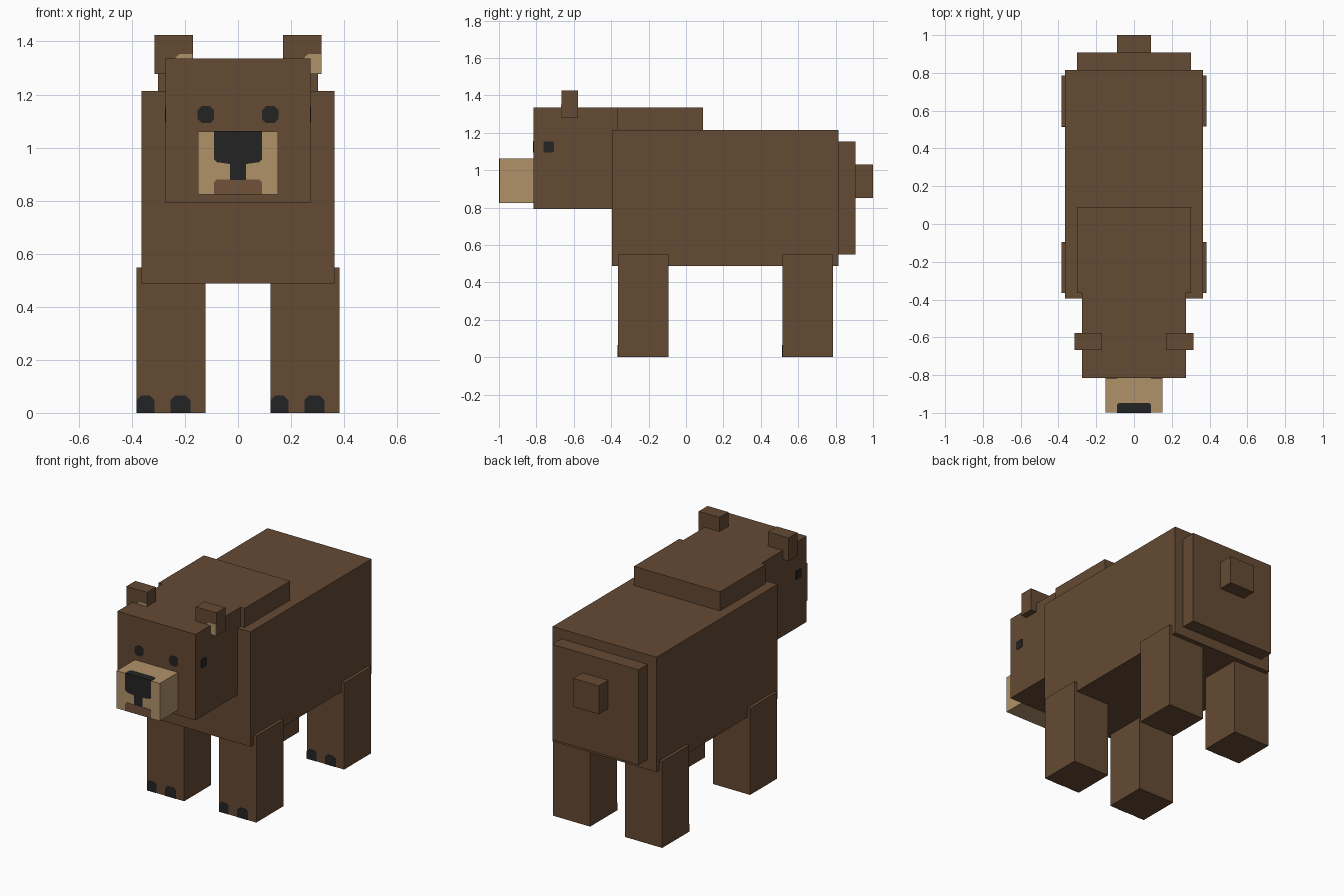
import bpy
import bmesh
from mathutils import Vector

cube = bpy.data.objects.get("Cube")
if cube:
    bpy.data.objects.remove(cube, do_unlink=True)


def material(name, rgb):
    m = bpy.data.materials.new(name)
    m.use_nodes = True
    m.diffuse_color = (*rgb, 1)
    bsdf = next(n for n in m.node_tree.nodes if n.type == 'BSDF_PRINCIPLED')
    bsdf.inputs["Base Color"].default_value = (*rgb, 1)
    bsdf.inputs["Roughness"].default_value = 0.9
    return m


FUR = material("brown fur", (0.130, 0.069, 0.034))
TAN = material("tan fur", (0.434, 0.287, 0.144))
BLACK = material("near black", (0.017, 0.017, 0.017))
MOUTH = material("mouth brown", (0.160, 0.085, 0.044))


def finish(name, bm, mat):
    bmesh.ops.recalc_face_normals(bm, faces=bm.faces)
    mesh = bpy.data.meshes.new(name)
    bm.to_mesh(mesh)
    bm.free()
    mesh.materials.append(mat)
    obj = bpy.data.objects.new(name, mesh)
    bpy.context.collection.objects.link(obj)
    return obj


def box(name, x, y, z, mat=FUR):
    """Box from (min, max) ranges on each axis."""
    bm = bmesh.new()
    bmesh.ops.create_cube(bm, size=1)
    for v in bm.verts:
        v.co = Vector([(lo + hi) / 2 + c * (hi - lo)
                       for c, (lo, hi) in zip(v.co, (x, y, z))])
    return finish(name, bm, mat)


def plate(name, outline, axis, level, mat, out):
    """Thin painted plate on the plane axis = level, facing direction out."""
    def place(p, d):
        c = list(p)
        c.insert(axis, d)
        return c
    bm = bmesh.new()
    face = bm.faces.new([bm.verts.new(place(p, level - out * 0.002)) for p in outline])
    ext = bmesh.ops.extrude_face_region(bm, geom=[face])
    for v in ext["geom"]:
        if isinstance(v, bmesh.types.BMVert):
            v.co[axis] = level + out * 0.002
    return finish(name, bm, mat)


def cut_rect(a0, a1, b0, b1, top, bottom=0.0):
    """Rectangle with its top and bottom corners cut off."""
    pts = [(a0 + bottom, b0), (a1 - bottom, b0), (a1, b0 + bottom), (a1, b1 - top),
           (a1 - top, b1), (a0 + top, b1), (a0, b1 - top), (a0, b0 + bottom)]
    return list(dict.fromkeys(pts))


# Torso
box("body", (-0.364, 0.364), (-0.395, 0.815), (0.487, 1.214))
box("shoulder_hump", (-0.302, 0.302), (-0.365, 0.09), (1.15, 1.335))
box("rump", (-0.302, 0.302), (0.79, 0.907), (0.55, 1.153))
box("tail", (-0.09, 0.09), (0.89, 1.0), (0.85, 1.03))

# Head and muzzle
box("head", (-0.274, 0.274), (-0.816, -0.365), (0.791, 1.335))
box("muzzle", (-0.151, 0.151), (-0.998, -0.80), (0.823, 1.061), TAN)

# Nose with its narrow bridge, wrapping over the muzzle top
plate("nose_front", [(-0.03, 0.878), (0.03, 0.878), (0.03, 0.938), (0.08, 0.945),
                     (0.091, 0.957), (0.091, 1.062), (-0.091, 1.062), (-0.091, 0.957),
                     (-0.08, 0.945), (-0.03, 0.938)], 1, -0.998, BLACK, -1)
plate("nose_top", cut_rect(-0.091, 0.091, -0.999, -0.947, 0.012), 2, 1.061, BLACK, 1)
plate("mouth", cut_rect(-0.091, 0.091, 0.824, 0.879, 0.011), 1, -0.998, MOUTH, -1)

for side, s in (("left", 1), ("right", -1)):
    # Eyes painted on the face and on the cheek
    plate(f"{side}_front_eye", cut_rect(s * 0.121 - 0.031, s * 0.121 + 0.031, 1.093, 1.156,
                                        0.015, 0.015), 1, -0.816, BLACK, -1)
    plate(f"{side}_cheek_eye", cut_rect(-0.761, -0.706, 1.095, 1.153, 0.006, 0.006),
          0, s * 0.274, BLACK, s)

    # Ears, each with a pale patch on the same side of its front
    x0 = 0.170 if s > 0 else -0.315
    box(f"{side}_ear", (x0, x0 + 0.145), (-0.666, -0.577), (1.278, 1.425))
    px = x0 + 0.08
    plate(f"{side}_inner_ear", [(px, 1.279), (x0 + 0.144, 1.279), (x0 + 0.144, 1.352),
                                (px + 0.014, 1.352), (px, 1.340)], 1, -0.666, TAN, -1)

    # Legs with two claws on each foot
    x0 = 0.122 if s > 0 else -0.383
    for end, y0 in (("front", -0.364), ("back", 0.515)):
        box(f"{end}_{side}_leg", (x0, x0 + 0.261), (y0, y0 + 0.27), (0, 0.548))
        for i, (a, b) in enumerate(((0.0, 0.068), (0.128, 0.204))):
            plate(f"{end}_{side}_claw_{i + 1}",
                  cut_rect(x0 + a, x0 + b, 0.0, 0.065, 0.017), 1, y0, BLACK, -1)
